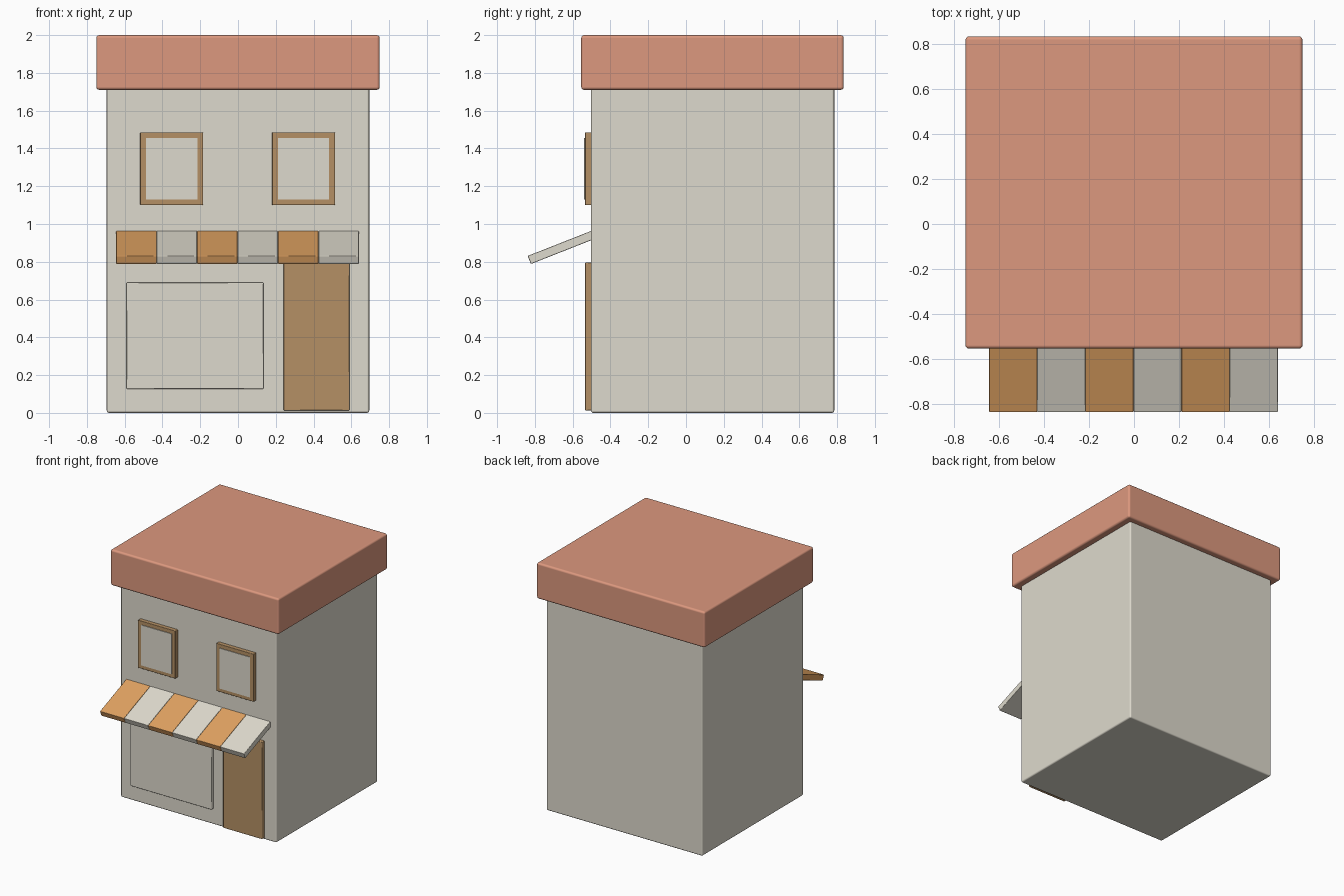
import bpy
import math
from mathutils import Matrix, Vector

if "Cube" in bpy.data.objects:
    bpy.data.objects.remove(bpy.data.objects["Cube"])


def material(name, rgb):
    m = bpy.data.materials.new(name)
    m.diffuse_color = (*rgb, 1.0)
    m.use_nodes = True
    m.node_tree.nodes["Principled BSDF"].inputs["Base Color"].default_value = m.diffuse_color
    return m


CREAM = material("cream", (0.73, 0.70, 0.61))
TERRACOTTA = material("terracotta", (0.72, 0.315, 0.21))
BROWN = material("wood brown", (0.46, 0.28, 0.13))
ORANGE = material("awning orange", (0.74, 0.36, 0.12))


def box(name, lo, hi, mat, bevel=0.0, segments=3):
    """Box between two corners, with optional rounded edges."""
    lo, hi = Vector(lo), Vector(hi)
    bpy.ops.mesh.primitive_cube_add(size=1, location=(lo + hi) / 2)
    ob = bpy.context.object
    ob.name = name
    ob.data.transform(Matrix.Diagonal((*(hi - lo), 1)))
    ob.data.materials.append(mat)
    if bevel:
        mod = ob.modifiers.new("Bevel", "BEVEL")
        mod.width = bevel
        mod.segments = segments
        mod.harden_normals = True
        bpy.ops.object.shade_smooth_by_angle(angle=math.radians(40))
    return ob


WALL = -0.503   # y of the front wall

# Building body and overhanging roof slab
box("walls", (-0.695, WALL, 0), (0.695, 0.785, 1.75), CREAM, 0.012)
box("roof", (-0.75, -0.555, 1.71), (0.75, 0.835, 2.0), TERRACOTTA, 0.016)

# Upper windows: wooden frame with a pane standing slightly proud
for side, cx in (("left", -0.351), ("right", 0.347)):
    box(f"{side}_window_frame", (cx - 0.167, -0.535, 1.10),
        (cx + 0.167, WALL + 0.02, 1.485), BROWN, 0.003, 1)
    box(f"{side}_window_pane", (cx - 0.136, -0.540, 1.13),
        (cx + 0.136, WALL + 0.02, 1.455), CREAM)

# Ground floor: shop window and door
box("shop_window", (-0.59, -0.53, 0.127), (0.135, WALL + 0.02, 0.69), CREAM, 0.004, 1)
box("door", (0.24, -0.535, 0.013), (0.59, WALL + 0.02, 0.795), BROWN, 0.004, 1)

# Striped awning: six boards hinged at the wall and sloping forward
SLOPE = math.radians(21.5)
WIDTH = 1.285 / 6
for i in range(6):
    x = -0.645 + i * WIDTH
    stripe = box(f"awning_stripe_{i + 1}", (-WIDTH / 2, -0.36, -0.046), (WIDTH / 2, 0.02, 0),
                 CREAM if i % 2 else ORANGE, 0.003, 1)
    stripe.data.transform(Matrix.Translation((0, -0.17, -0.023)))
    stripe.rotation_euler.x = SLOPE
    stripe.location = (x + WIDTH / 2, WALL, 0.963)
